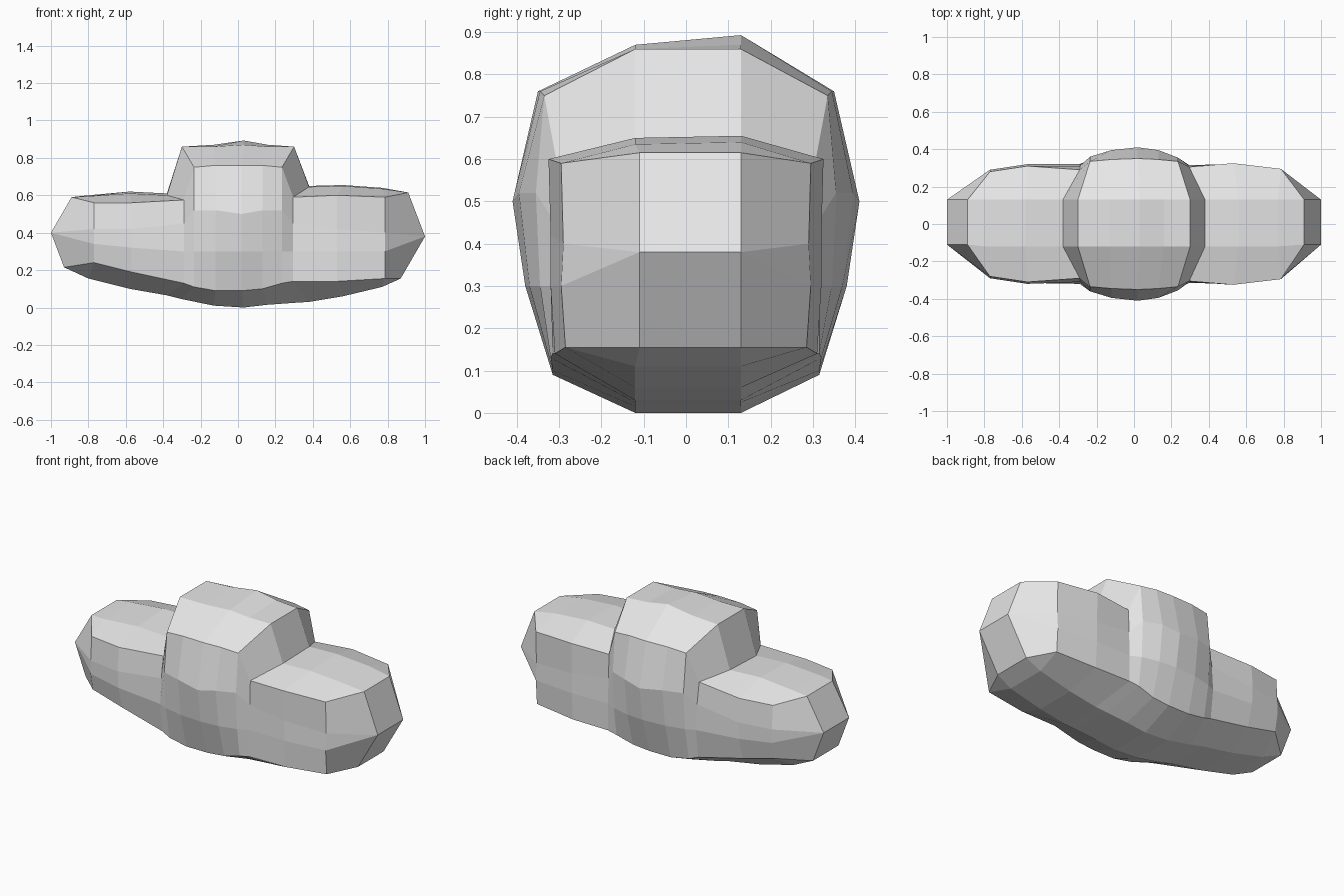
import bpy, bmesh

if "Cube" in bpy.data.objects:
    bpy.data.objects.remove(bpy.data.objects["Cube"])

# One flat colour
grey = bpy.data.materials.new("pale grey")
grey.diffuse_color = (0.8, 0.8, 0.8, 1)
grey.use_nodes = True
grey.node_tree.nodes["Principled BSDF"].inputs["Base Color"].default_value = grey.diffuse_color

# Cross-sections along x:
# x of centre strip, x of outer corners, top z (front, back),
# then (half width, z) of upper corner, middle, lower middle, lower corner, and bottom z
stations = [
    (-0.80, -0.77, .595, .60, (.28, .56), (.29, .42), (.29, .34), (.27, .24), .155),
    (-0.58, -0.57, .61, .62, (.31, .56), (.32, .42), (.315, .32), (.28, .19), .10),
    (-0.38, -0.29, .60, .61, (.29, .575), (.31, .45), (.32, .30), (.30, .13), .065),
    (-0.30, -0.235, .86, .86, (.335, .75), (.36, .52), (.345, .30), (.31, .11), .045),
    (-0.13, -0.12, .86, .87, (.345, .76), (.395, .52), (.37, .30), (.315, .09), .01),
    (0.03, 0.02, .87, .893, (.35, .76), (.41, .50), (.38, .30), (.315, .09), .0),
    (0.16, 0.13, .86, .87, (.345, .76), (.395, .52), (.37, .30), (.315, .10), .015),
    (0.30, 0.235, .86, .86, (.335, .75), (.355, .52), (.345, .30), (.32, .13), .025),
    (0.38, 0.295, .645, .65, (.305, .59), (.31, .45), (.315, .30), (.315, .14), .03),
    (0.56, 0.53, .65, .655, (.325, .60), (.32, .42), (.32, .30), (.31, .14), .06),
    (0.77, 0.785, .635, .64, (.295, .59), (.29, .40), (.295, .30), (.285, .155), .11),
]


def section(x, xc, tf, tb, up, mid, low, corner, bottom):
    """Twelve points round the body: top, back side, bottom, front side."""
    side = (up, mid, low, corner)
    back = [(xc, w, z) for w, z in side]
    front = [(xc, -w, z) for w, z in reversed(side)]
    return ([(x, -.12, tf), (x, .13, tb)] + back
            + [(x, .13, bottom), (x, -.12, bottom)] + front)


def tip(top, mid, low):
    """End cap folded along its middle, narrow in y."""
    col = [top, top, mid, mid, low, low]
    back = [(x, .13, z) for x, z in col]
    front = [(x, -.11, z) for x, z in reversed(col)]
    return [front[-1]] + back + front[:-1]


rings = [tip((-.89, .59), (-1.0, .40), (-.93, .215))]
rings += [section(*s) for s in stations]
rings += [tip((.91, .615), (1.0, .38), (.87, .155))]

# Loft the body
bm = bmesh.new()
loops = [[bm.verts.new(p) for p in r] for r in rings]
n = len(loops[0])
for a, b in zip(loops, loops[1:]):
    for i in range(n):
        j = (i + 1) % n
        bm.faces.new((a[i], a[j], b[j], b[i]))
# Two quads close each folded end
for r in (loops[0], loops[-1]):
    bm.faces.new((r[0], r[1], r[3], r[10]))
    bm.faces.new((r[10], r[3], r[6], r[7]))
bmesh.ops.remove_doubles(bm, verts=bm.verts, dist=0.0005)
bmesh.ops.recalc_face_normals(bm, faces=bm.faces)

mesh = bpy.data.meshes.new("stepped_boulder")
bm.to_mesh(mesh)
bm.free()
mesh.materials.append(grey)
boulder = bpy.data.objects.new("stepped_boulder", mesh)
bpy.context.collection.objects.link(boulder)
